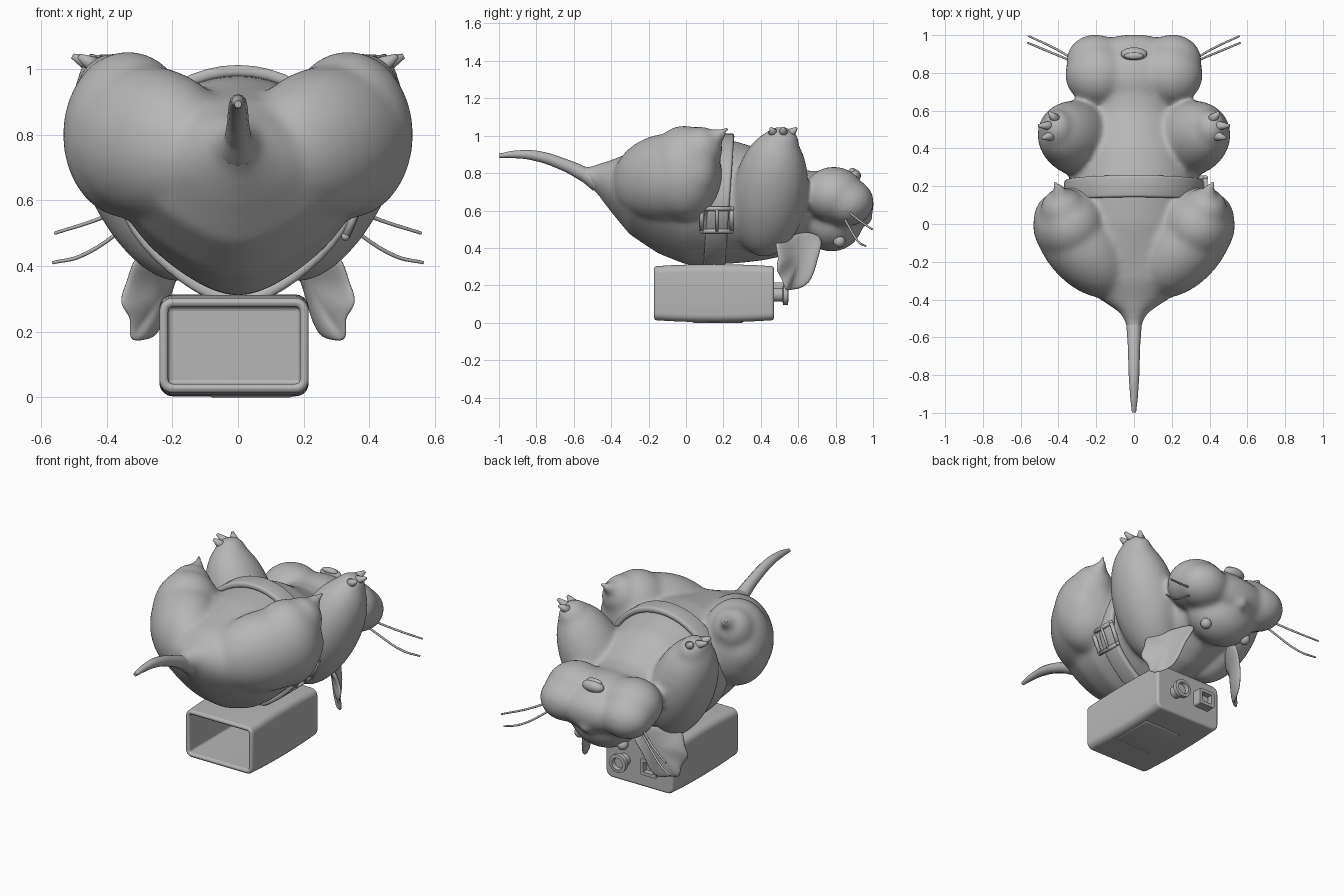
import bpy, bmesh, math
from mathutils import Vector, Matrix, Euler

cube = bpy.data.objects.get("Cube")
if cube:
    bpy.data.objects.remove(cube)

grey = bpy.data.materials.new("plain grey")
grey.use_nodes = True
GREY = (0.47, 0.47, 0.47, 1)
grey.diffuse_color = GREY
grey.node_tree.nodes["Principled BSDF"].inputs["Base Color"].default_value = GREY
PINCH = .35  # how much the trunk narrows towards its underside


def finish(bm, name):
    bmesh.ops.recalc_face_normals(bm, faces=bm.faces)
    mesh = bpy.data.meshes.new(name)
    bm.to_mesh(mesh)
    bm.free()
    ob = bpy.data.objects.new(name, mesh)
    bpy.context.collection.objects.link(ob)
    mesh.materials.append(grey)
    for p in mesh.polygons:
        p.use_smooth = True
    return ob


def sharp_smooth(ob, angle=35):
    bpy.ops.object.select_all(action='DESELECT')
    ob.select_set(True)
    bpy.context.view_layer.objects.active = ob
    bpy.ops.object.shade_smooth_by_angle(angle=math.radians(angle))


def round_edges(ob, width):
    bv = ob.modifiers.new("round", 'BEVEL')
    bv.width = width
    bv.segments = 3
    bv.limit_method = 'ANGLE'
    bv.angle_limit = math.radians(50)


def ball(bm, pos, radii, rot=(0, 0, 0)):
    m = (Matrix.Translation(pos) @ Euler(rot).to_matrix().to_4x4()
         @ Matrix.Diagonal((*radii, 1)))
    bmesh.ops.create_uvsphere(bm, u_segments=32, v_segments=20, radius=1, matrix=m)


def rod(bm, a, b, r1, r2, seg=16):
    a, b = Vector(a), Vector(b)
    m = (Matrix.Translation((a + b) / 2)
         @ (b - a).to_track_quat('Z', 'Y').to_matrix().to_4x4())
    bmesh.ops.create_cone(bm, cap_ends=True, segments=seg, radius1=r1,
                          radius2=r2, depth=(b - a).length, matrix=m)


def ring(bm, y, z, rx, rz, pinch=0, lean=0, seg=48):
    verts = []
    for i in range(seg):
        c, s = math.cos(math.tau * i / seg), math.sin(math.tau * i / seg)
        verts.append(bm.verts.new((rx * c * (1 - pinch * min(s, 0) ** 2),
                                   y + lean * s, z + rz * s)))
    return verts


def bridge(bm, a, b):
    for i in range(len(a)):
        j = (i + 1) % len(a)
        bm.faces.new((a[i], a[j], b[j], b[i]))


def loft(bm, sections, pinch=0):
    """Closed skin through rings (y, centre z, half width, half height)."""
    rings = [ring(bm, *sec, pinch) for sec in sections]
    for a, b in zip(rings, rings[1:]):
        bridge(bm, a, b)
    bm.faces.new(rings[0])
    bm.faces.new(rings[-1])


def tube(name, points):
    """Tapered smooth curve through (x, y, z, radius) points."""
    cu = bpy.data.curves.new(name, 'CURVE')
    cu.dimensions = '3D'
    cu.bevel_depth = 1
    cu.bevel_resolution = 4
    cu.use_fill_caps = True
    sp = cu.splines.new('BEZIER')
    sp.bezier_points.add(len(points) - 1)
    for bp, (x, y, z, r) in zip(sp.bezier_points, points):
        bp.co = (x, y, z)
        bp.radius = r
        bp.handle_left_type = bp.handle_right_type = 'AUTO'
    bpy.context.collection.objects.link(bpy.data.objects.new(name, cu))
    cu.materials.append(grey)


# Body: trunk, limbs and head blended into one smooth skin
bm = bmesh.new()
loft(bm, [(-.6, .822, .03, .03), (-.53, .787, .042, .045), (-.47, .765, .075, .085),
          (-.4, .73, .18, .14), (-.3, .69, .3, .22), (-.15, .655, .36, .285),
          (0, .64, .36, .33), (.15, .645, .35, .335), (.25, .645, .34, .33),
          (.4, .63, .31, .3), (.5, .61, .28, .26), (.6, .61, .24, .21),
          (.7, .63, .2, .18)], PINCH)
ball(bm, (0, .78, .55), (.21, .17, .17))        # skull
ball(bm, (0, .77, .68), (.22, .19, .14))        # throat
ball(bm, (0, .885, .635), (.24, .12, .12))      # muzzle
ball(bm, (0, .965, .56), (.045, .035, .04))     # nose
for s in (1, -1):
    ball(bm, (s * .27, -.11, .775), (.33, .205, .235), (0, -.15 * s, s * .87))  # thigh
    ball(bm, (s * .335, -.01, .8), (.2, .2, .255))                   # knee
    ball(bm, (s * .375, .075, .925), (.12, .12, .125))               # hind foot
    rod(bm, (s * .37, .09, .95), (s * .41, .215, 1.03), .08, .02)
    ball(bm, (s * .29, .45, .69), (.18, .2, .365), (-.13, s * .42, 0))  # arm
    ball(bm, (s * .405, .505, .965), (.085, .1, .085))               # paw
    ball(bm, (s * .19, .79, .685), (.175, .165, .15))                # back of cheek
    ball(bm, (s * .205, .86, .645), (.155, .145, .13))               # front of cheek
body = finish(bm, "body")
rm = body.modifiers.new("blend", 'REMESH')
rm.mode = 'VOXEL'
rm.voxel_size = .012
rm.use_smooth_shade = True
sm = body.modifiers.new("soften", 'SMOOTH')
sm.factor = .5
sm.iterations = 30

tube("tail", [(0, -.47, .76, .06), (0, -.54, .792, .04), (0, -.64, .84, .033),
              (0, -.8, .892, .028), (0, -.92, .9, .02), (0, -.998, .893, .011)])

# Claws, eyes, ears and whiskers on each side
for s, side in ((1, "left"), (-1, "right")):
    bm = bmesh.new()
    rod(bm, (s * .39, .15, .99), (s * .418, .22, 1.037), .03, .006)
    for x, y, tip_x, tip_y in ((.43, .47, .485, .455), (.43, .52, .505, .52),
                               (.41, .55, .45, .59)):
        rod(bm, (s * x, y, 1.005), (s * tip_x, tip_y, 1.04), .033, .008)
    finish(bm, side + "_claws")

    bm = bmesh.new()
    ball(bm, (s * .145, .82, .435), (.032, .032, .032))
    finish(bm, side + "_eye")

    bm = bmesh.new()
    rim = [(.13, .75, .47), (.21, .71, .36), (.24, .67, .18), (.28, .54, .17),
           (.345, .53, .16), (.32, .51, .24), (.375, .47, .28), (.34, .5, .35),
           (.32, .46, .44), (.25, .53, .45), (.17, .62, .5)]
    vs = [bm.verts.new((s * x, y, z)) for x, y, z in rim]
    mid = bm.verts.new((s * .21, .61, .36))
    for a, b in zip(vs, vs[1:] + vs[:1]):
        bm.faces.new((a, b, mid))
    ear = finish(bm, side + "_ear")
    so = ear.modifiers.new("thickness", 'SOLIDIFY')
    so.thickness = .03
    so.offset = 0
    sub = ear.modifiers.new("round", 'SUBSURF')
    sub.levels = sub.render_levels = 2

    tube(side + "_upper_whisker", [(s * .3, .86, .6, .006), (s * .42, .93, .545, .006),
                                   (s * .558, .995, .5, .005)])
    tube(side + "_lower_whisker", [(s * .3, .85, .55, .006), (s * .48, .925, .43, .006),
                                   (s * .565, .96, .41, .005)])

# Mouth
bm = bmesh.new()
ball(bm, (0, .9, .785), (.07, .035, .035))
ball(bm, (0, .89, .81), (.05, .02, .018))
finish(bm, "mouth")

# Strap: band around the trunk, leaning at the top
bm = bmesh.new()
bridge(bm, *[ring(bm, .175 + e, .645, .352, .35, PINCH, .025) for e in (-.058, .058)])
strap = finish(bm, "strap")
so = strap.modifiers.new("thickness", 'SOLIDIFY')
so.thickness = .035
so.offset = 0
round_edges(strap, .014)

# Buckle: square frame with a prong, lying against the strap
bm = bmesh.new()
h, w = .065, .08
corners = [(0, -w, -h), (0, w, -h), (0, w, h), (0, -w, h)]
for a, b in zip(corners, corners[1:] + corners[:1]):
    rod(bm, a, b, .012, .012)
    ball(bm, a, (.013, .013, .013))
rod(bm, (.006, 0, h), (.006, 0, -h), .008, .008)
buckle = finish(bm, "buckle")
buckle.location = (.353, .165, .55)
buckle.rotation_euler = (0, .4, 0)


def block(bm, centre, size):
    m = Matrix.Translation(centre) @ Matrix.Diagonal((*size, 1))
    bmesh.ops.create_cube(bm, size=1, matrix=m)


def rounded_block(name, centre, size, radius, sign, rim, depth, edge, bulge=0):
    """Hollow block with rounded long edges, open towards sign * y."""
    bm = bmesh.new()
    block(bm, centre, size)
    long_edges = [e for e in bm.edges
                  if abs(e.verts[0].co.y - e.verts[1].co.y) > size[1] / 2]
    bmesh.ops.bevel(bm, geom=long_edges, offset=radius, segments=5, profile=.5,
                    affect='EDGES')
    # Gentle swelling of the top and bottom between the two ends
    for k in (-.35, -.2, 0, .2, .35) if bulge else ():
        bmesh.ops.bisect_plane(bm, geom=bm.verts[:] + bm.edges[:] + bm.faces[:],
                               plane_co=(0, centre[1] + k * size[1], 0),
                               plane_no=(0, 1, 0))
    for v in bm.verts:
        t = (v.co.y - centre[1]) / size[1] * 2
        v.co.z += math.copysign(bulge * (1 - t * t), v.co.z - centre[2])
    bm.normal_update()
    face = max(bm.faces, key=lambda f: f.normal.y * sign)
    bmesh.ops.inset_region(bm, faces=[face], thickness=rim)
    out = bmesh.ops.extrude_face_region(bm, geom=[face])["geom"]
    moved = [v for v in out if isinstance(v, bmesh.types.BMVert)]
    bmesh.ops.translate(bm, verts=moved, vec=(0, -sign * depth, 0))
    if face.is_valid:
        bmesh.ops.delete(bm, geom=[face], context='FACES_ONLY')
    ob = finish(bm, name)
    round_edges(ob, edge)
    sharp_smooth(ob)


rounded_block("box", (-.012, .15, .158), (.455, .64, .288), .04, -1, .027, .58, .013, .011)
rounded_block("square_port", (-.11, .49, .165), (.11, .07, .1), .012, 1, .02, .035, .004)

# Raised pad under the box
bm = bmesh.new()
block(bm, (.04, .17, .012), (.26, .28, .024))
round_edges(finish(bm, "underside_pad"), .011)

# Round nozzle: stem with a ringed flange
bm = bmesh.new()
loft(bm, [(y, .15, r, r) for y, r in ((.46, .036), (.515, .036), (.52, .055),
                                      (.545, .055), (.547, .036), (.525, .032))])
nozzle = finish(bm, "nozzle")
nozzle.location.x = .085
sharp_smooth(nozzle)
